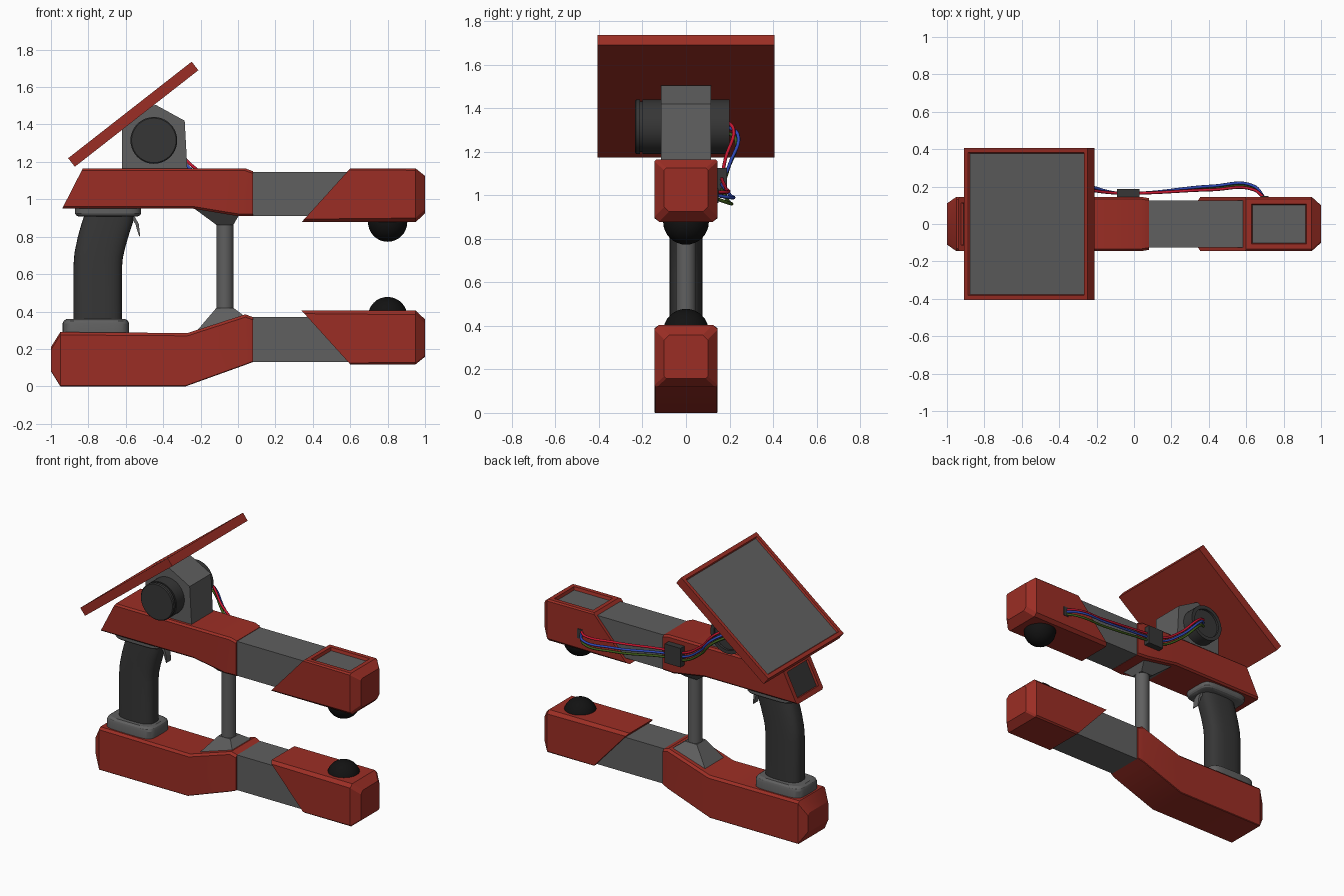
import bpy, bmesh, math
from mathutils import Vector, Matrix

if "Cube" in bpy.data.objects:
    bpy.data.objects.remove(bpy.data.objects["Cube"])


def mat(name, rgb):
    m = bpy.data.materials.new(name)
    m.diffuse_color = (*rgb, 1)
    m.use_nodes = True
    m.node_tree.nodes["Principled BSDF"].inputs["Base Color"].default_value = m.diffuse_color
    return m


RED = mat("red paint", (0.33, 0.027, 0.018))
GRAY = mat("gray metal", (0.115, 0.115, 0.115))
DARK = mat("dark rubber", (0.037, 0.037, 0.037))
BLACK = mat("black pad", (0.006, 0.006, 0.006))
WIRE_RED = mat("wire red", (0.6, 0.008, 0.03))
WIRE_BLUE = mat("wire blue", (0.03, 0.07, 0.5))
WIRE_GREEN = mat("wire green", (0.05, 0.11, 0.01))


def finish(name, bm, *mats):
    bmesh.ops.recalc_face_normals(bm, faces=bm.faces)
    me = bpy.data.meshes.new(name)
    bm.to_mesh(me)
    bm.free()
    ob = bpy.data.objects.new(name, me)
    bpy.context.collection.objects.link(ob)
    for m in mats:
        me.materials.append(m)
    bpy.ops.object.select_all(action='DESELECT')
    ob.select_set(True)
    bpy.context.view_layer.objects.active = ob
    bpy.ops.object.shade_smooth_by_angle(angle=math.radians(25))
    return ob


def loft(rings):
    """Skin a list of equal-length rings and cap both ends."""
    bm = bmesh.new()
    rows = [[bm.verts.new(p) for p in r] for r in rings]
    n = len(rows[0])
    for a, b in zip(rows, rows[1:]):
        for i in range(n):
            bm.faces.new((a[i], a[(i + 1) % n], b[(i + 1) % n], b[i]))
    bm.faces.new(rows[0])
    bm.faces.new(rows[-1])
    bmesh.ops.recalc_face_normals(bm, faces=bm.faces)
    return bm


def recess(bm, direction, border, depth):
    """Sink a panel (material 1) into the largest face looking in a direction."""
    bm.normal_update()
    d = Vector(direction).normalized()
    face = max((f for f in bm.faces if f.normal.dot(d) > 0.9), key=lambda f: f.calc_area())
    bmesh.ops.inset_region(bm, faces=[face], thickness=border)
    bmesh.ops.inset_region(bm, faces=[face], thickness=0.008, depth=-depth)
    face.material_index = 1


def body(stations, ct, cb):
    """Chamfered beam; station = top x, top z, bottom x, bottom z, half width."""
    rings = []
    for xt, zt, xb, zb, w in stations:
        top, bot = Vector((xt, 0, zt)), Vector((xb, 0, zb))
        down = (bot - top).normalized()
        t2, b2 = top + down * ct, bot - down * cb
        half = [(top, w - ct), (t2, w), (b2, w), (bot, w - cb)]
        rings.append([p + Vector((0, y, 0)) for p, y in half] +
                     [p - Vector((0, y, 0)) for p, y in reversed(half)])
    return loft(rings)


def oval(x, z, a, b, power=2.0, n=32, tilt=0.0):
    """Horizontal superellipse ring."""
    pts = []
    for i in range(n):
        t = 2 * math.pi * i / n
        c, s = math.cos(t), math.sin(t)
        u = a * math.copysign(abs(c) ** (2 / power), c)
        v = b * math.copysign(abs(s) ** (2 / power), s)
        pts.append((x + u * math.cos(tilt), v, z - u * math.sin(tilt)))
    return pts


def box(name, x0, x1, y0, y1, z0, z1, m):
    return finish(name, loft([[(x0, y0, z), (x1, y0, z), (x1, y1, z), (x0, y1, z)]
                              for z in (z0, z1)]), m)


# upper and lower main bodies
bm = body([(-.83, 1.165, -.94, .95, .145), (-.24, 1.165, -.24, .95, .145),
           (.04, 1.165, 0, .91, .145), (.08, 1.15, .08, .91, .138)], .012, .012)
recess(bm, (-.9, 0, .45), .035, .015)
finish("upper_body", bm, RED, DARK)
finish("lower_body", body([(-1, .21, -1, .08, .11), (-.95, .29, -.95, 0, .145),
                           (-.27, .285, -.28, 0, .145), (.04, .385, .04, .115, .145),
                           (.08, .37, .08, .13, .138)], .015, .004), RED)

# arm links
box("upper_link", .06, .6, -.125, .125, .912, 1.147, GRAY)
box("lower_link", .06, .6, -.125, .125, .13, .37, GRAY)

# jaw heads, the lower one mirrored in height
head = [(.6, 1.165, .34, .878, .145), (.95, 1.165, .95, .878, .145), (1, 1.125, 1, .925, .1)]
bm = body(head, .01, .022)
recess(bm, (0, 0, 1), .04, .02)
finish("upper_head", bm, RED, GRAY)
finish("lower_head", body([(xb, 1.283 - zb, xt, 1.283 - zt, w) for xt, zt, xb, zb, w in head],
                          .022, .01), RED)

# contact pads
for name, z in (("upper_pad", .878), ("lower_pad", .373)):
    bm = bmesh.new()
    bmesh.ops.create_uvsphere(bm, u_segments=32, v_segments=16, radius=.105,
                              matrix=Matrix.Translation((.8, 0, z)))
    finish(name, bm, BLACK)

# pillar and its flared feet
finish("pillar", loft([oval(-.07, z, .046, .046) for z in (.38, .9)]), GRAY)


def flare(name, x0, z0, x1, z1, z):
    base = [(x0, -.11, z0), (x1, -.11, z1), (x1, .11, z1), (x0, .11, z0)]
    tip = [(-.115, -.047, z), (-.025, -.047, z), (-.025, .047, z), (-.115, .047, z)]
    finish(name, loft([base, tip]), GRAY)


flare("lower_flare", -.23, .285, .035, .375, .42)
flare("upper_flare", -.24, .955, .005, .915, .863)

# curved grip with collars
grip = [(-.75, .34, 0), (-.75, .64, .02), (-.745, .70, .1), (-.73, .77, .2),
        (-.71, .84, .25), (-.69, .9, .2), (-.685, .93, .1)]
finish("grip", loft([oval(x, z, .13, .075, 2.8, 32, t) for x, z, t in grip]), DARK)
finish("lower_collar", loft([oval(-.76, z, .178 - d, .12 - d, 5) for z, d in
                             ((.27, 0), (.335, 0), (.35, .006), (.36, .02))]), GRAY)
finish("upper_collar", loft([oval(-.695, z, .177 - d, .12 - d, 5) for z, d in
                             ((.96, 0), (.925, 0), (.915, .006), (.908, .02))]), GRAY)

# trigger blade
trig = [(-.575, .92, .03), (-.54, .87, .018), (-.532, .83, .012), (-.525, .8, .004)]
finish("trigger", loft([[(x - w / 2, -.025, z), (x + w / 2, -.025, z),
                         (x + w / 2, .025, z), (x - w / 2, .025, z)] for x, z, w in trig]), GRAY)

# screen mount block
prof = [(-.62, 1.15), (-.62, 1.395), (-.49, 1.49), (-.44, 1.505), (-.285, 1.42), (-.27, 1.15)]
finish("mount_block", loft([[(x, y, z) for x, z in prof] for y in (-.115, .115)]), GRAY)

# hinge drum with groove and hollow back end
drum = [(-.235, .119), (-.229, .125), (-.212, .125), (-.212, .117), (-.2, .117),
        (-.2, .125), (.2, .125), (.2, .1), (.185, .1)]
finish("hinge_drum", loft([[(-.45 + r * math.cos(k * math.pi / 20), y,
                             1.315 + r * math.sin(k * math.pi / 20)) for k in range(40)]
                           for y, r in drum]), DARK)

# tilted display
bm = bmesh.new()
bmesh.ops.create_cube(bm, size=1, matrix=Matrix.Diagonal((.838, .815, .058, 1)))
recess(bm, (0, 0, 1), .035, .012)
bm.transform(Matrix.Translation((-.56, 0, 1.455)) @ Matrix.Rotation(math.radians(-38), 4, 'Y'))
finish("display", bm, RED, GRAY)

# cable clip and socket
box("cable_clip", -.09, .03, .14, .188, .995, 1.125, DARK)
box("cable_socket", .68, .72, .14, .149, .965, 1.03, DARK)

# cables: head socket, clip, hinge drum
for name, m, o, bulge in (("cable_red", WIRE_RED, .025, -.012), ("cable_blue", WIRE_BLUE, 0, .008),
                          ("cable_green", WIRE_GREEN, -.025, 0)):
    cu = bpy.data.curves.new(name, 'CURVE')
    cu.dimensions = '3D'
    cu.bevel_depth = .008
    cu.bevel_resolution = 2
    cu.resolution_u = 8
    path = [(.7, .135, 1 + o * .6), (.64, .195 + bulge, .99 + o), (.42, .195 + bulge, 1.0 + o * 1.2),
            (.03, .165, 1.05 + o), (-.09, .165, 1.06 + o), (-.24, .195 + bulge, 1.15 + o),
            (-.37, .23 + bulge, 1.28 + o), (-.44, .18, 1.32 + o)]
    sp = cu.splines.new('BEZIER')
    sp.bezier_points.add(len(path) - 1)
    for bp, p in zip(sp.bezier_points, path):
        bp.co = p
        bp.handle_left_type = bp.handle_right_type = 'AUTO'
    cu.materials.append(m)
    ob = bpy.data.objects.new(name, cu)
    bpy.context.collection.objects.link(ob)
